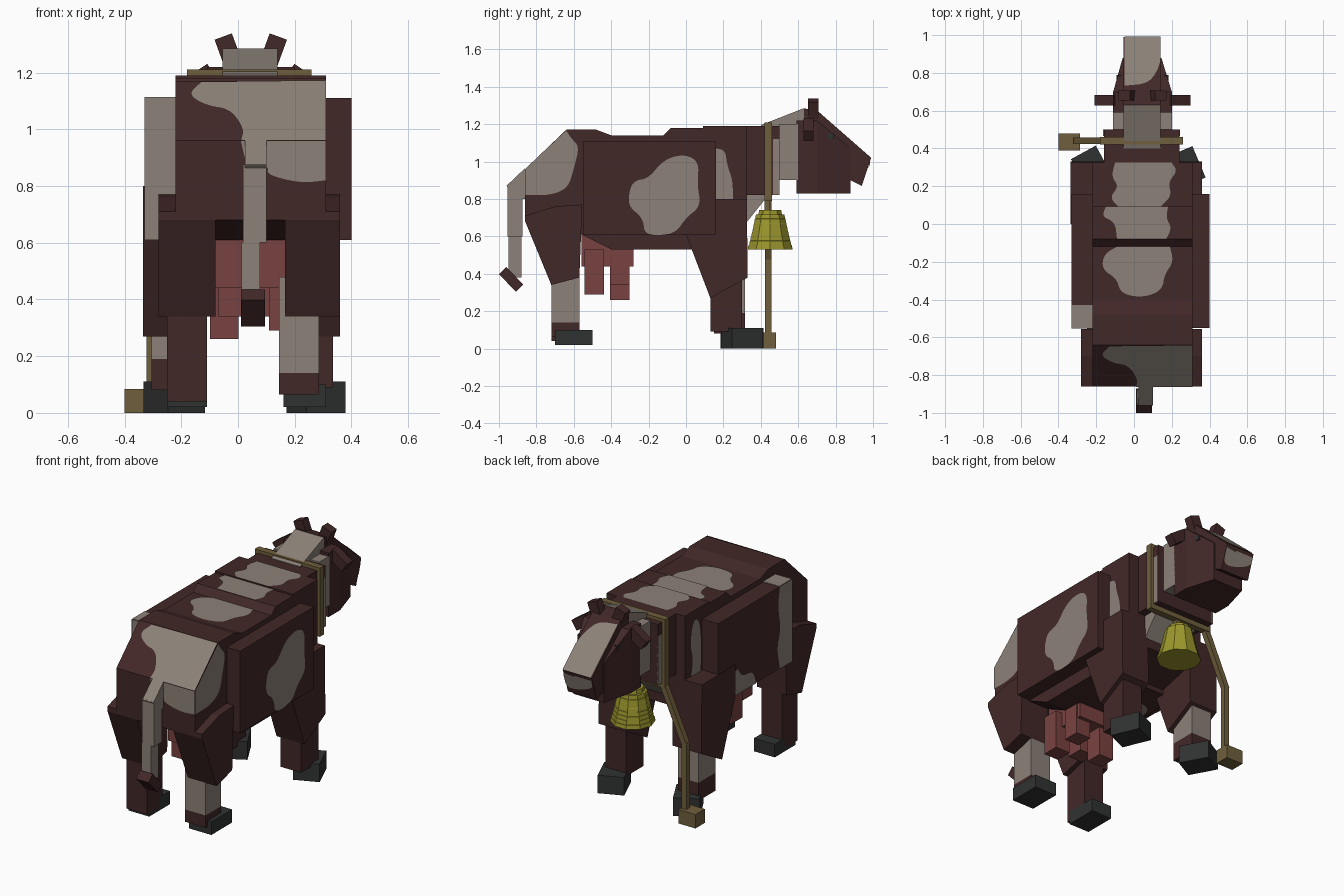
import bpy, bmesh, math
from mathutils import Vector, Matrix

if "Cube" in bpy.data.objects:
    bpy.data.objects.remove(bpy.data.objects["Cube"])

def mat(name, r, g, b):
    m = bpy.data.materials.new(name)
    m.diffuse_color = (r, g, b, 1)
    m.use_nodes = True
    m.node_tree.nodes["Principled BSDF"].inputs["Base Color"].default_value = m.diffuse_color
    return m

BROWN = mat("dark_brown", .055, .021, .021)
CREAM = mat("pale_grey", .262, .223, .188)
PINK = mat("udder_pink", .188, .055, .053)
BRASS = mat("bell_yellow", .328, .305, .026)
LEATHER = mat("strap_tan", .162, .114, .045)
HOOF = mat("hoof_grey", .030, .031, .031)
CX = .045  # body centre line

def finish(name, bm, m, recalc=True):
    if recalc:
        bmesh.ops.recalc_face_normals(bm, faces=bm.faces)
    me = bpy.data.meshes.new(name)
    bm.to_mesh(me)
    bm.free()
    me.materials.append(m)
    ob = bpy.data.objects.new(name, me)
    bpy.context.collection.objects.link(ob)
    return ob

def loft(name, rings, m):
    """Skin closed rings of equal length and cap both ends."""
    bm = bmesh.new()
    vs = [[bm.verts.new(p) for p in r] for r in rings]
    n = len(vs[0])
    for a, b in zip(vs, vs[1:]):
        for i in range(n):
            bm.faces.new((a[i], a[(i + 1) % n], b[(i + 1) % n], b[i]))
    bm.faces.new(vs[0])
    bm.faces.new(vs[-1])
    return finish(name, bm, m)

def prism(name, profile, x0, x1, m):
    """Side profile (y, z) extruded across x."""
    return loft(name, [[(x, y, z) for y, z in profile] for x in (x0, x1)], m)

def box(name, x0, x1, y0, y1, z0, z1, m):
    return prism(name, [(y0, z0), (y1, z0), (y1, z1), (y0, z1)], x0, x1, m)

def tilted(name, centre, size, m, rx=0, ry=0, rz=0):
    bm = bmesh.new()
    bmesh.ops.create_cube(bm, size=1)
    rot = Matrix.Rotation(rz, 4, 'Z') @ Matrix.Rotation(ry, 4, 'Y') @ Matrix.Rotation(rx, 4, 'X')
    bm.transform(Matrix.Translation(centre) @ rot @ Matrix.Diagonal((*size, 1)))
    return finish(name, bm, m)

def beam(name, a, b, w, m):
    a, b = Vector(a), Vector(b)
    d = b - a
    return tilted(name, (a + b) / 2, (w, w, d.length + w * .5), m, ry=math.atan2(d.x, d.z))

def patch(name, pts, place, out, m=CREAM):
    """Rounded flat marking; points with a third value stay sharp."""
    p = [Vector(q[:2]) for q in pts for _ in range(3 if len(q) > 2 else 1)]
    for _ in range(3):
        p = [v for a, b in zip(p, p[1:] + p[:1]) for v in (a.lerp(b, .25), a.lerp(b, .75))]
    out = Vector(out).normalized()
    bm = bmesh.new()
    vs = [bm.verts.new(Vector(place(*q)) + out * .004) for q in p]
    bmesh.ops.remove_doubles(bm, verts=vs, dist=1e-5)
    f = bm.faces.new([v for v in vs if v.is_valid])
    f.normal_update()
    if f.normal.dot(out) < 0:
        f.normal_flip()
    return finish(name, bm, m, False)

# Body
prism("rump", [(-.86, .68), (-.86, .96), (-.64, 1.17), (-.48, 1.17), (-.40, 1.14),
               (-.12, 1.14), (-.12, .53), (-.40, .53), (-.56, .61)], -.22, .31, BROWN)
prism("barrel", [(-.12, .53), (-.12, 1.14), (-.08, 1.18), (.09, 1.18), (.09, .53), (.02, .53)], -.22, .31, BROWN)
prism("chest", [(.09, .56), (.09, 1.19), (.325, 1.19), (.325, .62)], -.22, .31, BROWN)
box("right_flank", .31, .40, -.55, .16, .61, 1.11, BROWN)
box("left_flank", -.33, -.22, -.55, .16, .61, 1.11, BROWN)
prism("brisket", [(.32, .82), (.44, .82), (.32, .67)], -.10, .19, CREAM)

# Markings on the body
side = lambda x: (lambda y, z: (x, y, z))
top = lambda z: (lambda x, y: (x, y, z))
patch("right_flank_spot", [(-.30, .86), (-.27, .90), (-.2, .91), (-.12, 1.01), (-.01, 1.04), (.07, 1.0), (.06, .88),
                           (.08, .76), (0, .70), (-.06, .61), (-.22, .60), (-.23, .70), (-.31, .76)], side(.40), (1, 0, 0))
patch("left_flank_spot", [(-.55, .61, 1), (-.55, 1.11, 1), (-.43, 1.11, 1), (-.41, 1.0), (-.44, .85),
                          (-.40, .75), (-.43, .61, 1)], side(-.33), (-1, 0, 0))
patch("left_flank_low_spot", [(-.2, .61, 1), (-.17, .70), (-.06, .70), (-.02, .78), (.04, .72), (.02, .61, 1)],
      side(-.33), (-1, 0, 0))
box("left_flank_top_spot", -.33, -.22, -.55, -.43, 1.11, 1.114, CREAM)
box("left_flank_rear_spot", -.33, -.22, -.554, -.55, .61, 1.11, CREAM)
patch("right_rump_spot", [(-.86, .82, 1), (-.86, .96, 1), (-.64, 1.165, 1), (-.61, 1.12), (-.57, 1.08), (-.60, .96),
                          (-.63, .86), (-.72, .82)], side(.31), (1, 0, 0))
patch("rear_spot", [(.01, .96, 1), (.31, .96, 1), (.31, .82, 1), (.22, .81), (.10, .84), (.11, .87), (.03, .87)],
      lambda x, z: (x, -.86, z), (0, -1, 0))
patch("rear_slope_spot", [(.01, .96, 1), (.31, .96, 1), (.31, 1.17, 1), (-.13, 1.165, 1), (-.18, 1.12), (-.11, 1.08),
                          (-.03, 1.07), (.02, 1.0)], lambda x, z: (x, -.86 + (z - .96) * .22 / .21, z), (0, -.69, .72))
patch("back_spot_rear", [(-.09, -.12, 1), (.19, -.12, 1), (.21, -.2), (.16, -.27), (.15, -.35), (.05, -.39),
                         (-.07, -.37), (-.09, -.29), (-.17, -.24), (-.16, -.16)], top(1.14), (0, 0, 1))
patch("back_spot_middle", [(-.09, -.08, 1), (.17, -.08, 1), (.2, -.02), (.17, .03), (.18, .09, 1), (-.15, .09, 1),
                           (-.17, .04), (-.1, .01)], top(1.18), (0, 0, 1))
patch("back_spot_front", [(-.08, .09, 1), (.14, .09, 1), (.2, .15), (.18, .22), (.23, .28), (.2, .325, 1),
                          (-.1, .325, 1), (-.12, .25), (-.08, .2), (-.13, .14)], top(1.19), (0, 0, 1))
patch("right_chest_spot", [(.16, .80, 1), (.16, 1.07, 1), (.21, 1.06), (.22, .98), (.25, .9), (.25, .80, 1)],
      side(.31), (1, 0, 0))
patch("left_chest_spot", [(.18, .80, 1), (.17, .95), (.19, 1.12), (.25, 1.14), (.28, 1.0), (.25, .9), (.27, .80, 1)],
      side(-.22), (-1, 0, 0))
patch("belly_spot", [(-.2, -.25), (0, -.27), (.05, -.15), (-.04, -.05), (-.2, -.08)], top(.53), (0, 0, -1))

# Neck
box("neck_base", -.16, .24, .32, .50, .82, 1.19, BROWN)
box("neck_band", -.11, .20, .50, .60, .90, 1.20, CREAM)
prism("neck_crest", [(.40, 1.15), (.40, 1.195), (.63, 1.285), (.63, 1.15)], -.055, .14, CREAM)
for s, x in (("right", .24), ("left", -.16)):
    box(s + "_neck_stripe", x - .004, x + .004, .465, .50, .82, 1.12, CREAM)

# Head
prism("head", [(.58, .90), (.58, 1.26), (.63, 1.285), (.71, 1.265), (.99, 1.02), (.94, .87), (.88, .90)],
      -.055, .14, BROWN)
def rect(y, x0, x1, z0, z1):
    return [(x0, y, z0), (x1, y, z0), (x1, y, z1), (x0, y, z1)]
loft("cheeks", [rect(.59, -.11, .20, .83, 1.22), rect(.70, -.11, .20, .83, 1.22),
                rect(.88, -.06, .145, .83, 1.07)], BROWN)
face = lambda x, y: (x, y, 1.265 - (y - .71) * .245 / .28)
patch("face_blaze", [(-.05, .99, 1), (.14, .99, 1), (.14, .86, 1), (.12, .80), (.07, .74), (-.05, .73, 1)],
      face, (0, .245, .28))
patch("nose_spot", [(-.05, .99, 1), (.14, .99, 1), (.14, .90), (.05, .91), (-.05, .95)],
      lambda x, z: (x, .94 + (z - .87) / 3 + (.0 if z < .99 else 0), min(z, 1.018) if z < .99 else 1.01),
      (0, .95, -.3))
for s, k in (("left", -1), ("right", 1)):
    box(s + "_eye", CX + k * .125 - .012, CX + k * .125 + .012, .755, .79, 1.12, 1.15, HOOF)
    tilted(s + "_horn", (CX + k * .08, .68, 1.28), (.065, .055, .10), BROWN, ry=k * .35)
    tilted(s + "_ear", (CX + k * .185, .655, 1.17), (.12, .055, .065), BROWN, ry=k * .6)

# Collar, lead and bell
for n, b in (("top", (-.17, .25, 1.19, 1.21)), ("bottom", (-.17, .25, .79, .82)),
             ("left", (-.18, -.16, .79, 1.21)), ("right", (.24, .26, .79, 1.21))):
    box("collar_" + n, b[0], b[1], .42, .46, b[2], b[3], LEATHER)
beam("lead_upper", (-.16, .44, .80), (-.305, .44, .48), .034, LEATHER)
beam("lead_lower", (-.305, .44, .48), (-.305, .44, .07), .034, LEATHER)
box("lead_weight", -.40, -.285, .39, .48, 0, .085, LEATHER)
box("bell_hanger", CX - .015, CX + .015, .42, .45, .72, .80, LEATHER)
radii = [.126, .118, .112, .106, .100, .095, .090, .084, .066]
rings = []
for i, r in enumerate(radii):
    for z, rr in ((.53 + i * .0235, r), (.53 + (i + 1) * .0235 - .001, r - .004)):
        rings.append([(CX + rr * math.cos(a * math.tau / 10), .45 + rr * math.sin(a * math.tau / 10), z)
                      for a in range(10)])
loft("bell", rings, BRASS)

# Hind legs
thigh = [(-.86, .68), (-.72, .34), (-.57, .38), (-.555, .77), (-.70, .76), (-.86, .71)]
prism("left_thigh", thigh, -.28, -.08, BROWN)
prism("right_thigh", thigh, .165, .36, BROWN)
box("left_hind_shin", -.25, -.11, -.72, -.57, .04, .40, BROWN)
box("right_hind_shin", .145, .285, -.72, -.57, .14, .48, CREAM)
box("right_hind_ankle", .145, .285, -.72, -.57, .065, .14, BROWN)
box("left_hind_hoof", -.25, -.11, -.70, -.50, .02, .10, HOOF)
box("right_hind_hoof", .16, .31, -.70, -.50, .02, .10, HOOF)

# Front legs
shoulder = [(0, .61), (.13, .27), (.33, .38), (.325, .80), (0, .80)]
prism("left_shoulder", shoulder, -.335, -.14, BROWN)
prism("right_shoulder", shoulder, .17, .36, BROWN)
box("left_front_shin", -.305, -.165, .15, .315, .19, .40, CREAM)
box("left_front_ankle", -.305, -.165, .15, .315, .08, .19, BROWN)
box("right_front_shin", .195, .335, .13, .30, .09, .40, BROWN)
tilted("left_front_hoof", (-.225, .30, .055), (.15, .18, .11), HOOF, rz=.5)
tilted("right_front_hoof", (.275, .30, .055), (.15, .18, .11), HOOF, rz=.4)

# Udder
box("udder", -.08, .165, -.56, -.28, .44, .62, PINK)
for i, (x, y, z) in enumerate([(-.048, -.355, .26), (-.02, -.49, .34), (.16, -.49, .29), (.12, -.355, .34)]):
    box(f"teat_{i + 1}", x - .05, x + .05, y - .052, y + .052, z, .53, PINK)

# Tail
prism("tail_root", [(-.96, .87), (-.86, .965), (-.86, .80), (-.90, .80)], .025, .10, CREAM)
box("tail_upper", .018, .10, -.955, -.875, .60, .875, CREAM)
box("tail_lower", .012, .078, -.95, -.88, .38, .60, CREAM)
tilted("tail_tuft", (.053, -.935, .37), (.085, .13, .055), BROWN, rx=-.8)
